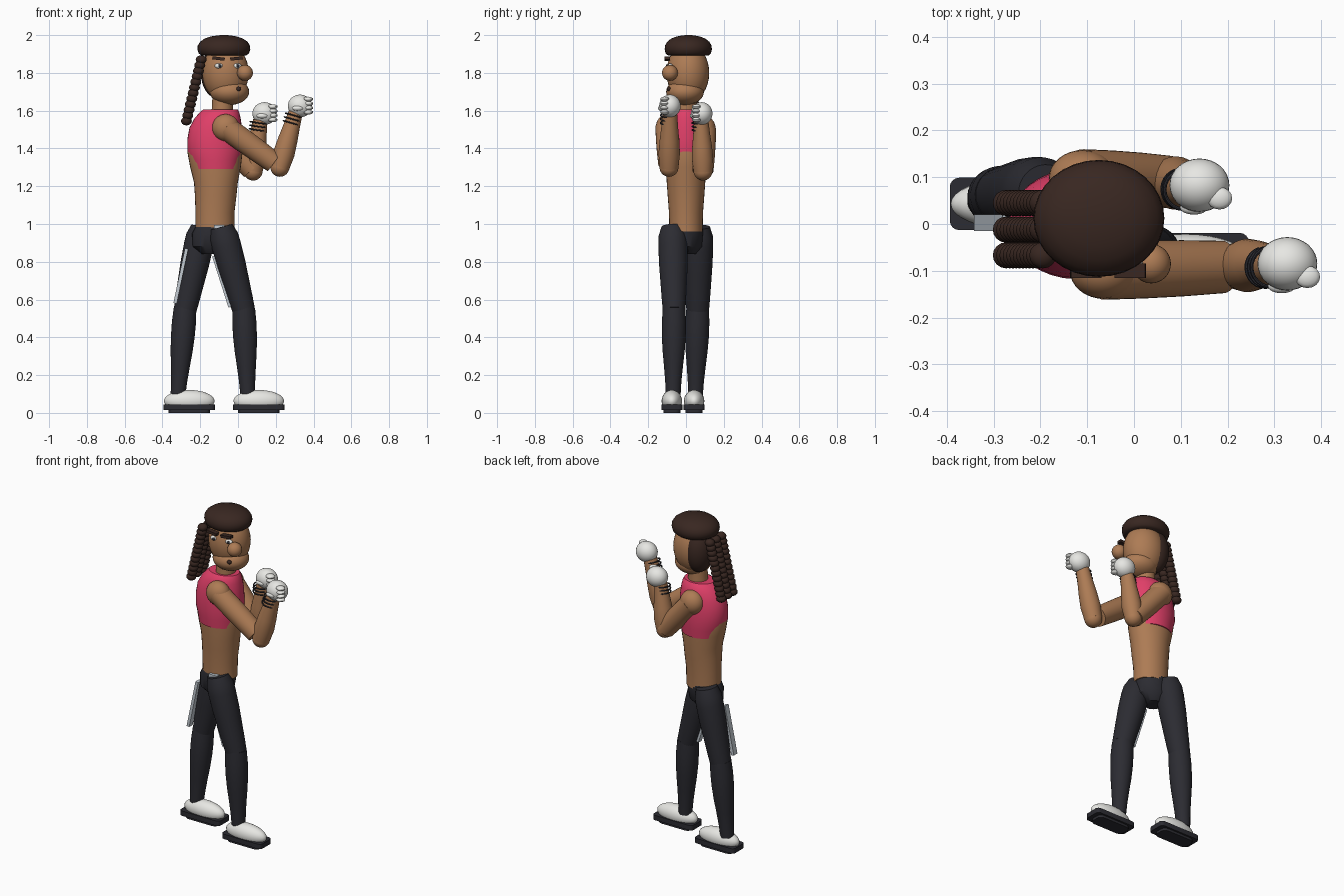
import bpy, bmesh, math
from mathutils import Vector, Matrix

if "Cube" in bpy.data.objects:
    bpy.data.objects.remove(bpy.data.objects["Cube"])

def mat(name, r, g, b):
    m = bpy.data.materials.new(name)
    m.diffuse_color = (r, g, b, 1)
    m.use_nodes = True
    m.node_tree.nodes["Principled BSDF"].inputs["Base Color"].default_value = m.diffuse_color
    return m

SKIN = mat("skin", .42, .2, .09)
RED = mat("red", .75, .05, .14)
BLACK = mat("black", .025, .025, .032)
HAIR = mat("hair", .04, .02, .015)
WHITE = mat("white", .8, .8, .77)
GREY = mat("light_grey", .55, .6, .65)

def finish(name, bm, m):
    bmesh.ops.recalc_face_normals(bm, faces=bm.faces)
    me = bpy.data.meshes.new(name)
    bm.to_mesh(me)
    bm.free()
    ob = bpy.data.objects.new(name, me)
    bpy.context.collection.objects.link(ob)
    me.materials.append(m)
    bpy.ops.object.select_all(action='DESELECT')
    ob.select_set(True)
    bpy.context.view_layer.objects.active = ob
    bpy.ops.object.shade_smooth_by_angle(angle=math.radians(40))
    return ob

def ball(name, c, r, m, seg=32, tilt=0):
    bm = bmesh.new()
    bmesh.ops.create_uvsphere(bm, u_segments=seg, v_segments=seg // 2, radius=1)
    bm.transform(Matrix.Translation(c) @ Matrix.Rotation(tilt, 4, 'Y') @ Matrix.Diagonal((*r, 1)))
    return finish(name, bm, m)

def box(name, c, size, m, tilt=0, bevel=0):
    bm = bmesh.new()
    bmesh.ops.create_cube(bm, size=1)
    bm.transform(Matrix.Diagonal((*size, 1)))
    if bevel:
        edges = [e for e in bm.edges if abs(e.verts[0].co.z - e.verts[1].co.z) > 1e-4]
        bmesh.ops.bevel(bm, geom=edges, offset=bevel, segments=4, profile=.5, affect='EDGES')
    bm.transform(Matrix.Translation(c) @ Matrix.Rotation(tilt, 4, 'Y'))
    return finish(name, bm, m)

def skin_rings(name, rings, m):
    bm = bmesh.new()
    loops = [[bm.verts.new(p) for p in ring] for ring in rings]
    n = len(loops[0])
    for a, b in zip(loops, loops[1:]):
        for i in range(n):
            bm.faces.new((a[i], a[(i + 1) % n], b[(i + 1) % n], b[i]))
    bm.faces.new(loops[0])
    bm.faces.new(loops[-1])
    return finish(name, bm, m)

def circle(n=32):
    return [(math.cos(2 * math.pi * i / n), math.sin(2 * math.pi * i / n)) for i in range(n)]

def loft(name, sections, m, cy=0):
    # sections: z, centre x, radius x, radius y
    return skin_rings(name, [[(cx + rx * c, cy + ry * s, z) for c, s in circle()]
                             for z, cx, rx, ry in sections], m)

def limb(name, p, q, radii, m):
    p, q = Vector(p), Vector(q)
    rot = (q - p).to_track_quat('Z', 'Y')
    k = len(radii) - 1
    return skin_rings(name, [[p.lerp(q, j / k) + rot @ Vector((r * c, r * s, 0)) for c, s in circle()]
                             for j, r in enumerate(radii)], m)

def band(name, c, axis, R, r, m):
    # thin closed ring around an axis
    rot = Vector(axis).to_track_quat('Z', 'Y')
    bm = bmesh.new()
    grid = [[bm.verts.new(Vector(c) + rot @ Vector(((R + r * u) * a, (R + r * u) * b, r * v)))
             for u, v in circle(8)] for a, b in circle(24)]
    for i in range(24):
        for j in range(8):
            k, l = (i + 1) % 24, (j + 1) % 8
            bm.faces.new((grid[i][j], grid[k][j], grid[k][l], grid[i][l]))
    return finish(name, bm, m)

# Head and face
ball("head", (-.065, .01, 1.80), (.122, .113, .155), SKIN)
ball("jaw", (-.045, -.005, 1.70), (.104, .1, .07), SKIN)
ball("nose", (.037, -.085, 1.80), (.042, .042, .042), SKIN)
ball("mouth", (.003, -.09, 1.715), (.014, .012, .012), HAIR, 16)
for x, y, t in ((-.1, -.09, .12), (-.005, -.082, -.1)):
    ball("eye", (x, y, 1.837), (.024, .014, .014), WHITE, 16)
    ball("pupil", (x + .004, y - .011, 1.837), (.009, .006, .009), BLACK, 16)
    box("eyebrow", (x - .003, -.1, 1.876), (.066, .03, .016), HAIR, t)
limb("neck", (-.085, 0, 1.56), (-.08, 0, 1.69), [.058, .055, .055], SKIN)

# Hair cap, back hair and braids
loft("hair_cap", [(1.893, -.075, .12, .108), (1.903, -.075, .133, .12), (1.925, -.075, .14, .125),
                  (1.945, -.075, .138, .123), (1.965, -.075, .125, .111), (1.982, -.075, .101, .09),
                  (1.993, -.075, .068, .06), (1.999, -.075, .03, .027), (2.0, -.075, .006, .005)],
     HAIR, cy=.012)
ball("back_hair", (-.118, .04, 1.80), (.078, .083, .13), HAIR)
for y in (.045, -.012, -.067):
    for i in range(12):
        t = i / 11
        ball("braid_bead", (-.195 - .078 * t, y, 1.87 - .325 * t), (.029, .028, .023), HAIR, 16)

# Torso and cropped top (top dips under the skin at front and back)
loft("torso", [(.96, -.122, .103, .088), (1.06, -.122, .103, .09), (1.15, -.118, .11, .097),
               (1.22, -.117, .116, .102), (1.30, -.119, .134, .106), (1.38, -.122, .146, .108),
               (1.45, -.122, .138, .105), (1.54, -.115, .11, .09), (1.59, -.1, .08, .07)], SKIN)
loft("crop_top", [(1.29, -.118, .125, .112), (1.34, -.12, .134, .116), (1.385, -.122, .146, .118),
                  (1.45, -.122, .146, .115), (1.51, -.118, .139, .108), (1.56, -.108, .122, .098),
                  (1.59, -.098, .105, .085), (1.605, -.093, .093, .07)], RED)

# Arms and gloved fists
arms = [("front", (-.065, -.1, 1.51), (.19, -.092, 1.325), (.222, -.09, 1.30), (.305, -.085, 1.59), (.328, -.085, 1.625)),
        ("back", (-.11, .098, 1.50), (.075, .09, 1.285), (.08, .09, 1.28), (.118, .08, 1.55), (.14, .083, 1.585))]
for side, shoulder, elbow, e2, wrist, hand in arms:
    ball(side + "_shoulder", shoulder, (.072, .06, .072), SKIN)
    limb(side + "_upper_arm", shoulder, elbow, [.062, .062, .06, .056], SKIN)
    ball(side + "_elbow", e2, (.05, .05, .05), SKIN)
    limb(side + "_forearm", e2, wrist, [.05, .057, .052, .044, .038], SKIN)
    ball(side + "_fist", hand, (.064, .057, .06), WHITE)
    h = Vector(hand)
    for i in range(4):
        ball(side + "_finger", h + Vector((.043, -.028, .036 - .023 * i)), (.027, .024, .013), WHITE, 16)
    ball(side + "_thumb", h + Vector((-.012, -.048, -.012)), (.03, .015, .014), WHITE, 16)
    w, axis = Vector(wrist), Vector(wrist) - Vector(e2)
    for i in range(3):
        band(side + "_wrist_band", w - axis * (.05 + .07 * i) + Vector((-.009, -.007, 0)), axis, .042, .004, BLACK)

# Pelvis and belt buckle
loft("pelvis", [(.84, -.14, .05, .05), (.88, -.14, .1, .085), (.95, -.135, .108, .09), (.985, -.125, .1, .088)], BLACK)
box("buckle", (-.1, -.085, .98), (.055, .04, .03), GREY)

# Legs, side stripes and shoes
legs = [("front", (-.088, -.07, .985), (.03, -.063, .545), (.052, -.068, .09), (.11, -.075)),
        ("back", (-.188, .067, .985), (-.28, .062, .545), (-.318, .05, .09), (-.258, .043))]
for side, hip, knee, ankle, shoe in legs:
    limb(side + "_thigh", hip, knee, [.06, .076, .078, .077, .076, .073, .07, .067, .064, .06], BLACK)
    limb(side + "_shin", Vector(knee) + Vector((0, 0, .01)), ankle, [.06, .064, .063, .058, .05, .043, .039], BLACK)
    ball(side + "_shoe", (*shoe, .063), (.134, .054, .058), WHITE)
    box(side + "_sole", (*shoe, .03), (.272, .112, .03), BLACK, bevel=.02)
for a, b in (((-.272, .005, .87), (-.333, 0, .58)), ((-.128, -.065, .83), (-.042, -.065, .56))):
    a, b = Vector(a), Vector(b)
    d = a - b
    box("leg_stripe", (a + b) / 2, (.018, .035, d.length), GREY, math.atan2(d.x, d.z))
# Soles touch the ground
for x, y in ((.11, -.075), (-.258, .043)):
    box("sole_tread", (x, y, .009), (.22, .09, .018), BLACK, bevel=.03)
